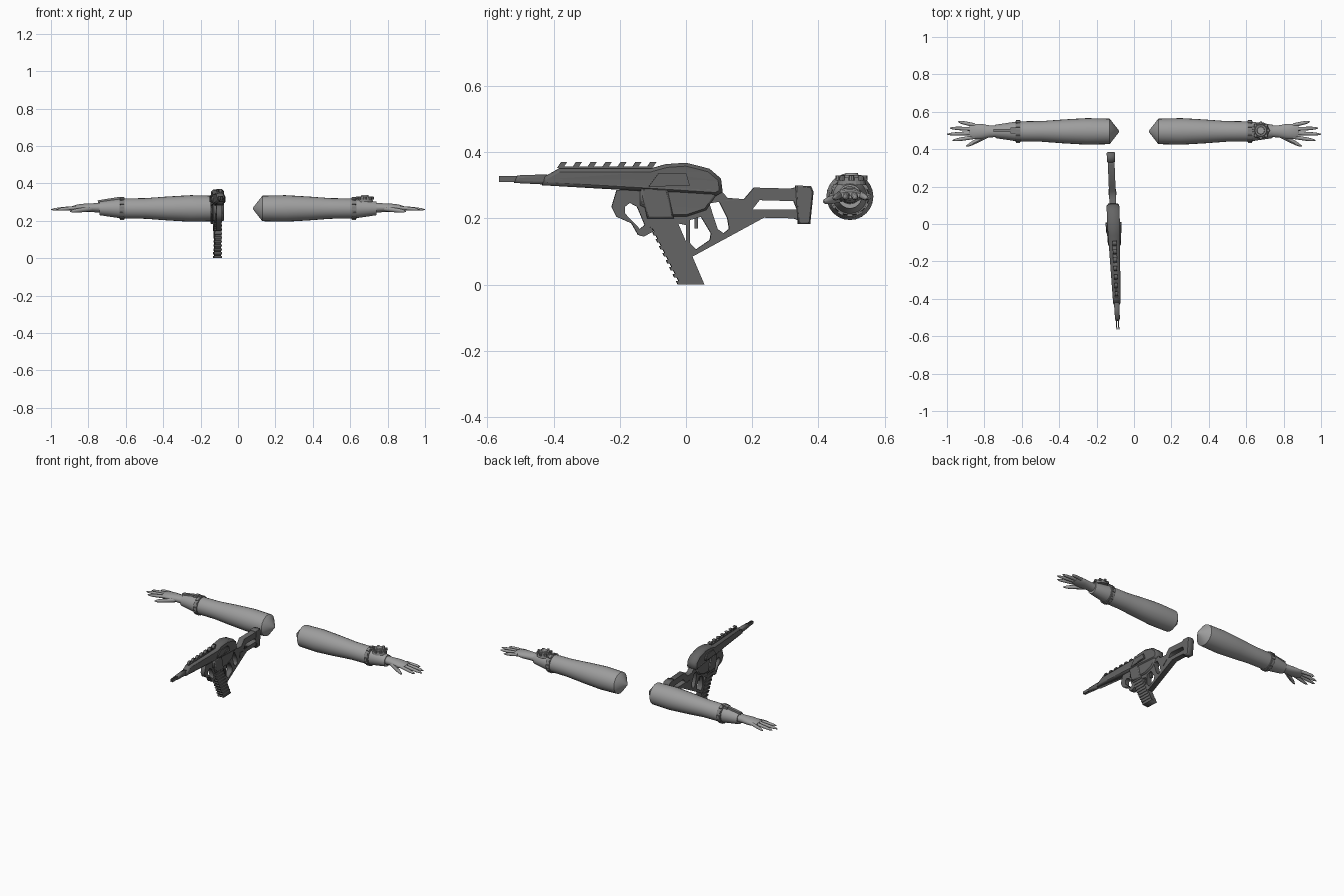
import bpy, bmesh, math
from mathutils import Matrix, Vector

if "Cube" in bpy.data.objects:
    bpy.data.objects.remove(bpy.data.objects["Cube"])


def material(name, value):
    mat = bpy.data.materials.new(name)
    mat.use_nodes = True
    mat.diffuse_color = (value, value, value, 1)
    mat.node_tree.nodes["Principled BSDF"].inputs["Base Color"].default_value = mat.diffuse_color
    return mat


ARM = material("arm grey", .34)
GEAR = material("wrist gear grey", .22)
GUN = material("gunmetal", .13)


def add(name, mesh, mat):
    mesh.materials.clear()
    mesh.materials.append(mat)
    part = bpy.data.objects.new(name, mesh)
    bpy.context.collection.objects.link(part)
    return part


def finish(bm, name, mat):
    bmesh.ops.recalc_face_normals(bm, faces=bm.faces)
    mesh = bpy.data.meshes.new(name)
    bm.to_mesh(mesh)
    bm.free()
    return add(name, mesh, mat)


def loft(name, sections, mat, side, sides=24):
    """Smooth skin over rings across x; each section is centre, y radius, z radius."""
    bm = bmesh.new()
    rings = []
    for (x, y, z), wide, high in sections:
        angles = [math.tau * i / sides for i in range(sides)]
        rings.append([bm.verts.new((side * x, y + wide * math.cos(a), z + high * math.sin(a)))
                      for a in angles])
    for near, far in zip(rings, rings[1:]):
        for i in range(sides):
            bm.faces.new((near[i - 1], near[i], far[i], far[i - 1]))
    bm.faces.new(rings[0])
    bm.faces.new(rings[-1])
    mesh = finish(bm, name, mat).data
    mesh.polygons.foreach_set("use_smooth", [True] * len(mesh.polygons))
    mesh.set_sharp_from_angle(angle=math.radians(40))


def disc(name, center, radius, height, mat, sides=20):
    bm = bmesh.new()
    bmesh.ops.create_cone(bm, cap_ends=True, segments=sides, radius1=radius, radius2=radius * .85,
                          depth=height, matrix=Matrix.Translation(center))
    finish(bm, name, mat)


def block(name, center, size, mat, angle=0, axis='X'):
    bm = bmesh.new()
    placed = Matrix.Translation(center) @ Matrix.Rotation(angle, 4, axis)
    bmesh.ops.create_cube(bm, size=1, matrix=placed @ Matrix.Diagonal((*size, 1)))
    finish(bm, name, mat)


# Profile axes (x, y, z) become gun axes (y, z, x), turned slightly about z
TO_SIDE = Matrix(((0, 0, 1), (1, 0, 0), (0, 1, 0))).to_4x4()
GUN_FRAME = Matrix.Translation((-.109, 0, 0)) @ Matrix.Rotation(.04, 4, 'Z') @ TO_SIDE


def plate(name, half, outline, *holes, bevel=0, shift=0):
    """Extruded side profile with holes, narrowing toward the front of the gun."""
    curve = bpy.data.curves.new(name, 'CURVE')
    curve.dimensions, curve.fill_mode = '2D', 'BOTH'
    curve.extrude, curve.bevel_depth = half - bevel, bevel
    curve.offset, curve.bevel_resolution = -bevel, 0
    for points in (outline, *holes):
        spline = curve.splines.new('POLY')
        spline.points.add(len(points) - 1)
        for point, place in zip(spline.points, points):
            point.co = (*place, 0, 1)
        spline.use_cyclic_u = True
    helper = bpy.data.objects.new(name + " helper", curve)
    bpy.context.collection.objects.link(helper)
    graph = bpy.context.evaluated_depsgraph_get()
    mesh = bpy.data.meshes.new_from_object(helper.evaluated_get(graph))
    bpy.data.objects.remove(helper)
    for vert in mesh.vertices:
        vert.co.z = (vert.co.z + shift) * (1 + min(vert.co.x, 0))
    mesh.transform(GUN_FRAME)
    add(name, mesh, GUN)


def slab(name, half, start, size, lean=0, **options):
    """Plate with a parallelogram profile, its upper edge moved by lean."""
    (y, z), (length, height) = start, size
    plate(name, half, [(y, z), (y + length, z), (y + length + lean, z + height),
                       (y + lean, z + height)], **options)


# Arms and hands, mirrored; sleeve rings are evenly spaced from shoulder to wrist
AXIS_Y, AXIS_Z = .495, .266
sleeve_radii = [.068, .071, .064, .055, .054, .036]
palm = [(.73, .03, .027), (.77, .032, .024), (.82, .041, .022), (.86, .04, .017), (.88, .033, .01)]
finger_tips = {"index": (.97, .447), "middle": (1, .48), "ring": (.985, .513), "little": (.94, .547)}


def digit(name, root, tip, radius, side):
    """Finger that tapers to a rounded tip."""
    sections = []
    for step in range(9):
        t = step / 8
        size = radius * math.sqrt(1.05 - t ** 4)
        sections.append((root.lerp(tip, t), size, size))
    loft(name, sections, ARM, side, sides=10)


for side, label in ((1, "left"), (-1, "right")):
    sections = [((.08, AXIS_Y, AXIS_Z), .004, .004)]
    for i, radius in enumerate(sleeve_radii):
        sections.append(((.13 + .122 * i, AXIS_Y, AXIS_Z), radius, radius))
    loft(label + "_sleeve", sections, ARM, side)
    loft(label + "_hand", [((x, AXIS_Y, .27), wide, high) for x, wide, high in palm], ARM, side)
    for i, (finger, (x, y)) in enumerate(finger_tips.items()):
        root = Vector((.85, .465 + .021 * i, .271))
        digit(f"{label}_{finger}_finger", root, Vector((x, y, .26)), .01, side)
    digit(label + "_thumb", Vector((.78, .475, .265)), Vector((.897, .416, .25)), .013, side)

    # Wrist strap with raised links
    loft(label + "_strap", [((x, AXIS_Y, AXIS_Z), radius, radius) for x, radius in
                            ((.605, .05), (.607, .058), (.633, .056), (.635, .05))], GEAR, side)
    for i in range(12):
        angle = math.tau * i / 12
        center = (side * .62, AXIS_Y + .058 * math.cos(angle), AXIS_Z + .058 * math.sin(angle))
        block(f"{label}_strap_link_{i}", center, (.02, .006, .018), GEAR, angle)

# Left wrist device: round dial with studs around it
dial = Vector((.678, .5, .312))
block("dial_bracket", dial - Vector((.03, 0, 0)), (.04, .05, .016), GEAR)
disc("dial_base", dial, .045, .022, GEAR)
disc("dial_ring", dial + Vector((0, 0, .012)), .036, .014, GEAR)
disc("dial_cap", dial + Vector((0, 0, .02)), .022, .01, ARM)
for i in range(8):
    offset = Matrix.Rotation(math.tau * i / 8, 3, 'Z') @ Vector((.04, 0, .01))
    disc(f"dial_stud_{i}", dial + offset, .009, .014, GEAR, sides=8)

# Right wrist device: slim housing along the forearm
block("forearm_rail", (-.69, .5, .312), (.12, .018, .014), GEAR, -.16, 'Y')
block("forearm_rail_mount", (-.645, .5, .318), (.03, .034, .014), GEAR)

# Gun: upper shroud and toothed top rail
plate("upper_shroud", .034, [(-.435, .3), (-.43, .325), (-.385, .35), (-.11, .35), (-.06, .364),
                             (0, .368), (.07, .35), (.105, .32), (.11, .28), (.09, .268),
                             (-.14, .283)], bevel=.01)
slab("top_rail", .012, (-.385, .345), (.28, .011))
for i in range(7):
    slab(f"rail_tooth_{i}", .012, (-.39 + .045 * i, .352), (.018, .018), lean=.012)

# Barrel, forked muzzle and details on both sides
plate("barrel", .026, [(-.52, .307), (-.51, .33), (-.42, .333), (-.42, .302)], bevel=.008)
for side, label in ((1, "left"), (-1, "right")):
    slab(label + "_muzzle_prong", .006, (-.565, .31), (.06, .018), shift=side * .012)
    plate(label + "_receiver_panel", .004, [(-.115, .295), (-.085, .335), (0, .335), (.01, .3)],
          shift=side * .035)
    plate(label + "_receiver_rib", .003, [(-.05, .3), (0, .33), (.01, .3)], shift=side * .04)
    plate(label + "_hinge_panel", .003, [(.155, .19), (.155, .225), (.187, .222)],
          shift=side * .018)

# Frame with trigger guard opening, grip opening and skeleton stock opening
guard_hole = [(.012, .195), (.045, .205), (.075, .155), (.072, .135), (.03, .106), (.012, .125)]
grip_hole = [(.07, .245), (.1, .25), (.125, .2), (.13, .168), (.113, .155), (.095, .168)]
stock_hole = [(.2, .227), (.222, .255), (.325, .252), (.335, .227)]
plate("frame_and_stock", .018,
      [(-.15, .29), (.1, .29), (.125, .262), (.175, .258), (.205, .293), (.315, .29), (.35, .298),
       (.35, .19), (.325, .2), (.235, .202), (.02, .085), (0, .1), (0, .18), (-.05, .19),
       (-.14, .24)], guard_hole, grip_hole, stock_hole)
plate("butt_pad", .022, [(.33, .3), (.378, .297), (.385, .28), (.375, .183), (.338, .183)],
      bevel=.004)
plate("lower_receiver", .028, [(-.14, .285), (.1, .285), (.06, .225), (0, .205), (-.07, .205),
                               (-.14, .24)], bevel=.006)
slab("trigger", .006, (.026, .17), (.01, .04))

# Foregrip loop
plate("foregrip", .018, [(-.21, .285), (-.13, .285), (-.125, .23), (-.1, .16), (-.128, .145),
                         (-.145, .15), (-.165, .185), (-.21, .205), (-.225, .235)],
      [(-.185, .235), (-.17, .247), (-.148, .235), (-.125, .18), (-.14, .168), (-.185, .215)])

# Slanted magazine with ribs
plate("magazine", .018, [(-.14, .245), (-.05, .245), (.053, .005), (-.022, .01)])
slab("magazine_well", .034, (-.118, .2), (.08, .09), lean=-.02, bevel=.005)
rib_top, rib_bottom = Vector((-.117, .19)), Vector((-.025, 0))
for i in range(10):
    slab(f"magazine_rib_{i}", .022, rib_top.lerp(rib_bottom, i / 9), (.08, .011), lean=-.005)
